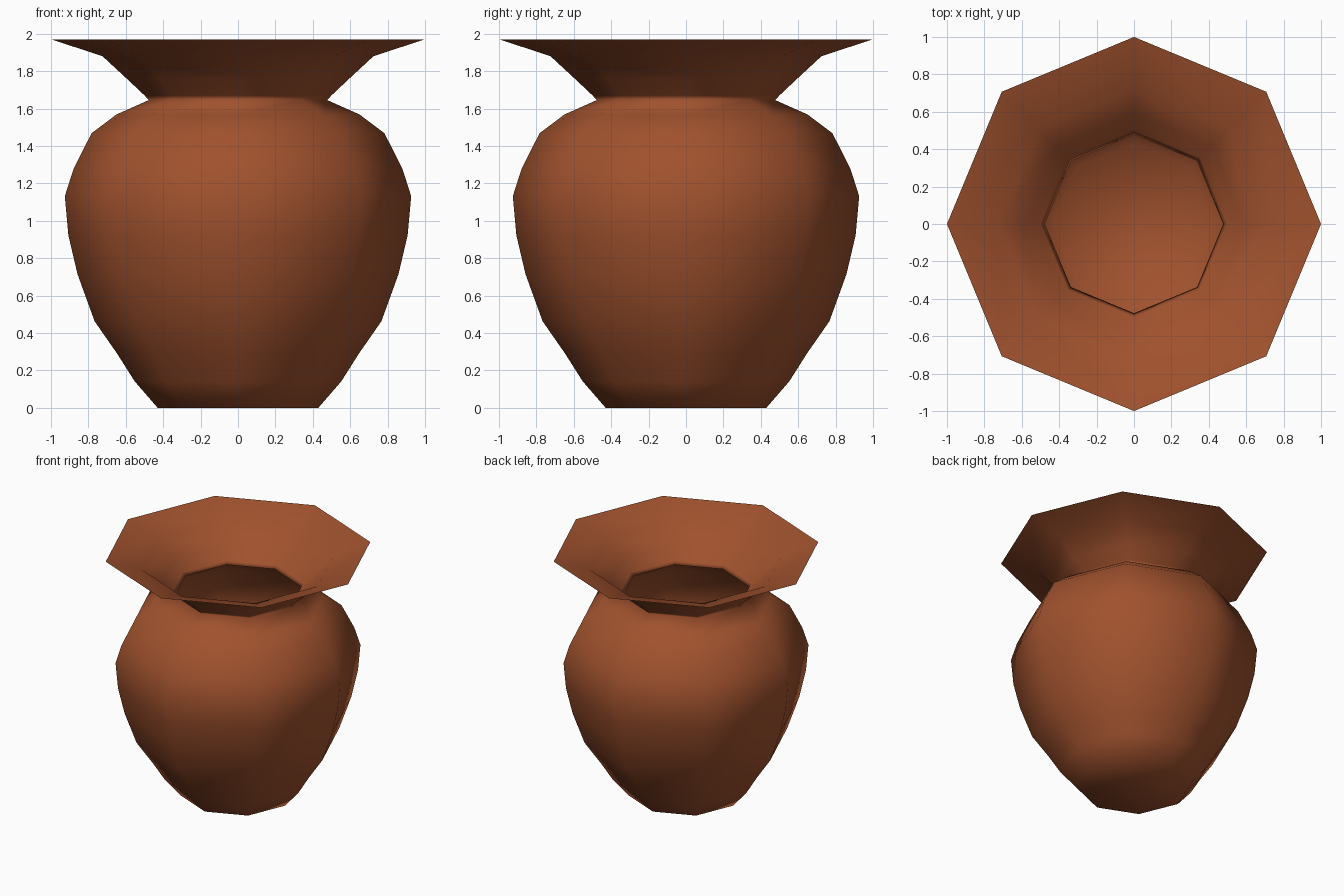
import bpy, bmesh, math

if "Cube" in bpy.data.objects:
    bpy.data.objects.remove(bpy.data.objects["Cube"])

SIDES = 8

clay = bpy.data.materials.new("terracotta clay")
clay.diffuse_color = (0.352, 0.084, 0.027, 1)
clay.use_nodes = True
clay.node_tree.nodes["Principled BSDF"].inputs["Base Color"].default_value = clay.diffuse_color

# Vase profile (radius, height) from the foot up to the flared rim
profile = [
    (0.43, 0.0), (0.553, 0.142), (0.644, 0.286), (0.767, 0.463),
    (0.858, 0.714), (0.907, 0.922), (0.926, 1.131), (0.88, 1.275),
    (0.783, 1.468), (0.65, 1.568), (0.477, 1.645), (0.50, 1.67),
    (0.59, 1.755), (0.725, 1.88), (1.0, 1.97),
]

bm = bmesh.new()

# Octagonal rings, one corner on each axis
rings = []
for r, z in profile:
    rings.append([bm.verts.new((r * math.cos(math.tau * i / SIDES),
                                r * math.sin(math.tau * i / SIDES), z))
                  for i in range(SIDES)])

# Single-skin wall between the rings
for low, high in zip(rings, rings[1:]):
    for i in range(SIDES):
        j = (i + 1) % SIDES
        bm.faces.new((low[i], low[j], high[j], high[i]))

# Closed foot
bm.faces.new(rings[0][::-1])

for f in bm.faces:
    f.smooth = True

mesh = bpy.data.meshes.new("vase")
bm.to_mesh(mesh)
bm.free()
mesh.materials.append(clay)
vase = bpy.data.objects.new("vase", mesh)
bpy.context.collection.objects.link(vase)
